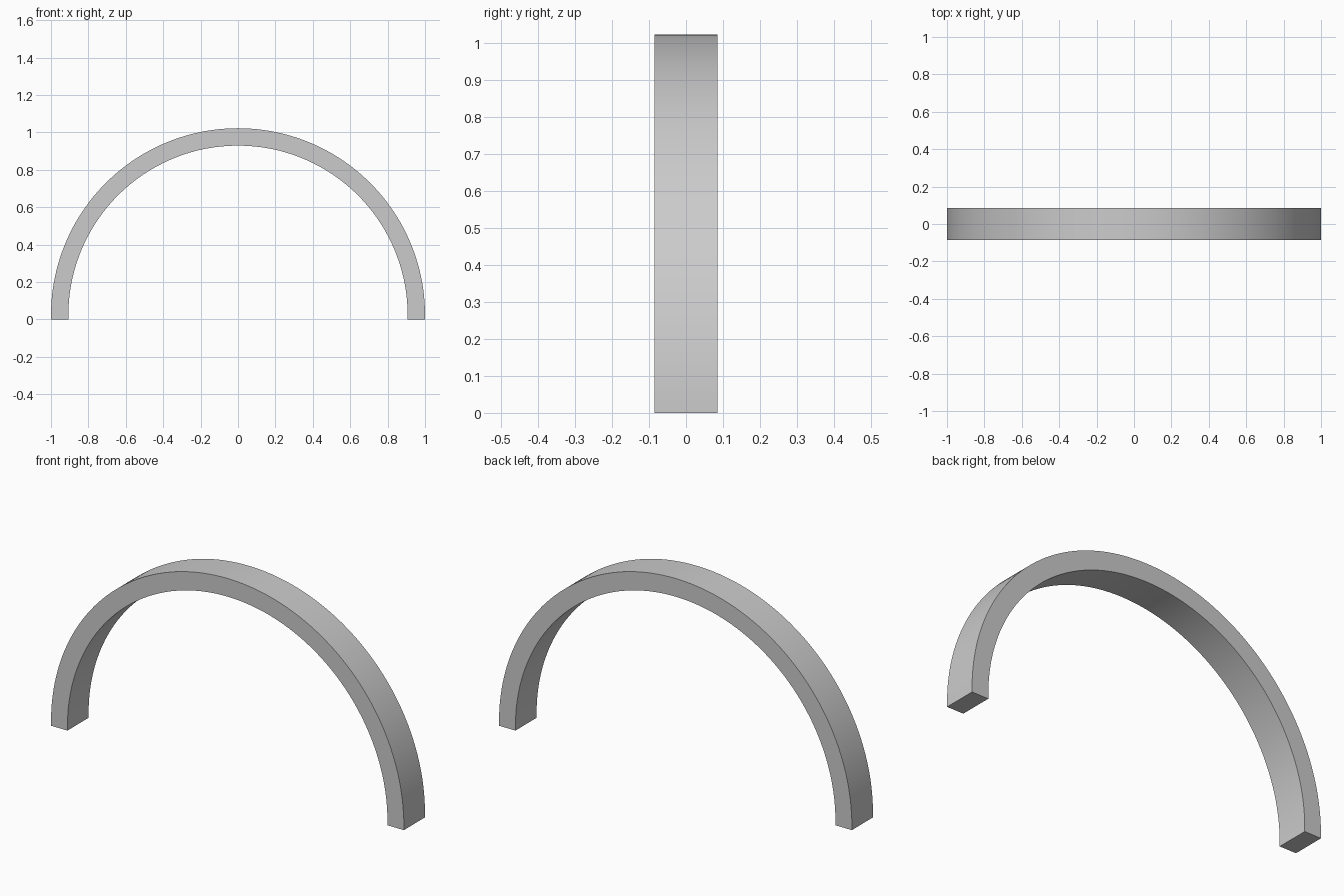
import bpy, bmesh
from math import pi, cos, sin, radians

if "Cube" in bpy.data.objects:
    bpy.data.objects.remove(bpy.data.objects["Cube"])

OUTER, INNER = 1.0, 0.907      # arch radii
SPRING = 0.022                 # height of the arc centre above the feet
DEPTH = 0.171
SEGMENTS = 96


def arc_line(r):
    """Half circle with short straight feet, from right foot to left foot."""
    arc = [(r * cos(pi * i / SEGMENTS), SPRING + r * sin(pi * i / SEGMENTS))
           for i in range(SEGMENTS + 1)]
    return [(r, 0)] + arc + [(-r, 0)]


# Front face of the arch as a strip of quads
bm = bmesh.new()
outer, inner = ([bm.verts.new((x, -DEPTH / 2, z)) for x, z in arc_line(r)]
                for r in (OUTER, INNER))
for i in range(len(outer) - 1):
    bm.faces.new((outer[i], outer[i + 1], inner[i + 1], inner[i]))

# Extrude it to the back
result = bmesh.ops.extrude_face_region(bm, geom=bm.faces[:], use_keep_orig=True)
back = [v for v in result["geom"] if isinstance(v, bmesh.types.BMVert)]
bmesh.ops.translate(bm, verts=back, vec=(0, DEPTH, 0))
bmesh.ops.recalc_face_normals(bm, faces=bm.faces[:])

mesh = bpy.data.meshes.new("arch")
bm.to_mesh(mesh)
bm.free()
arch = bpy.data.objects.new("arch", mesh)
bpy.context.collection.objects.link(arch)

# Smooth curves, sharp edges
bpy.context.view_layer.objects.active = arch
arch.select_set(True)
bpy.ops.object.shade_smooth_by_angle(angle=radians(30))
